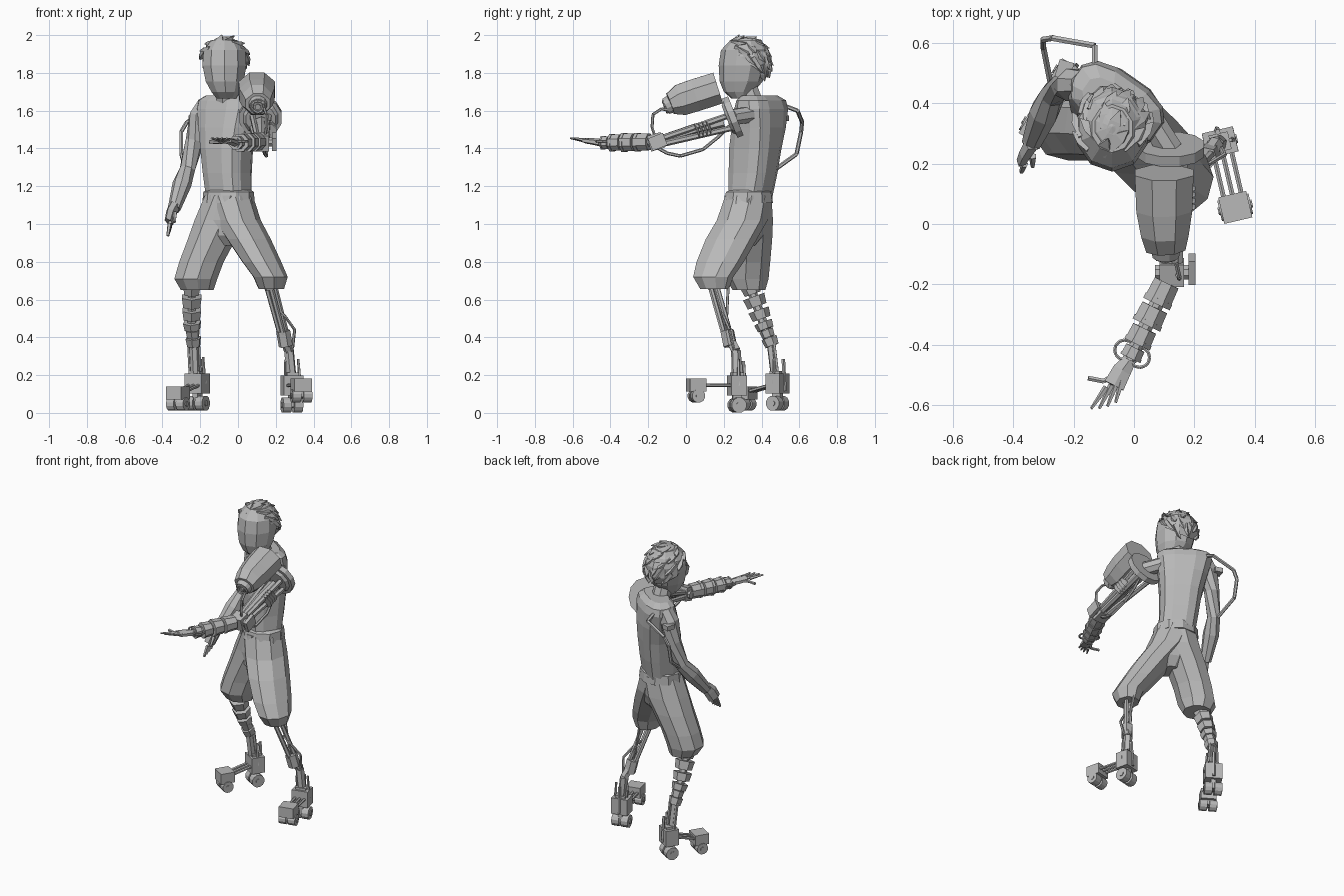
import bpy, bmesh, math, random
from mathutils import Vector, Matrix

if "Cube" in bpy.data.objects:
    bpy.data.objects.remove(bpy.data.objects["Cube"])
random.seed(4)
V = Vector

grey = bpy.data.materials.new("plain grey")
grey.use_nodes = True
grey.diffuse_color = (0.48, 0.48, 0.48, 1)
grey.node_tree.nodes["Principled BSDF"].inputs["Base Color"].default_value = (0.48, 0.48, 0.48, 1)


def finish(name, bm):
    bmesh.ops.recalc_face_normals(bm, faces=bm.faces)
    me = bpy.data.meshes.new(name)
    bm.to_mesh(me)
    bm.free()
    me.materials.append(grey)
    ob = bpy.data.objects.new(name, me)
    bpy.context.collection.objects.link(ob)
    return ob


def loft(name, sections, n=8, yaw=0, along=False, power=1):
    """Skin rings (x, y, z, rx, ry); rings lie flat or face along the path; low power is boxy."""
    bm = bmesh.new()
    pts = [V(s[:3]) for s in sections]
    rings = []
    for i, s in enumerate(sections):
        m = Matrix.Rotation(math.radians(yaw), 3, 'Z')
        if along:
            d = pts[min(i + 1, len(pts) - 1)] - pts[max(i - 1, 0)]
            m = d.to_track_quat('Z', 'Y').to_matrix()
        ring_verts = []
        for k in range(n):
            a = (k + 0.5) * math.tau / n
            x, y = (math.copysign(abs(t) ** power, t) for t in (math.cos(a), math.sin(a)))
            ring_verts.append(bm.verts.new(pts[i] + m @ V((s[3] * x, s[4] * y, 0))))
        rings.append(ring_verts)
    for a, b in zip(rings, rings[1:]):
        for k in range(n):
            bm.faces.new((a[k], a[(k + 1) % n], b[(k + 1) % n], b[k]))
    bm.faces.new(rings[0])
    bm.faces.new(rings[-1])
    return finish(name, bm)


def rod(name, p, q, r, r2=None, n=8):
    r2 = r if r2 is None else r2
    return loft(name, [(*p, r, r), (*q, r2, r2)], n, along=True)


def box(name, c, size, direction=(0, -1, 0)):
    """Box whose length (size[1]) lies along direction."""
    bm = bmesh.new()
    rot = V(direction).to_track_quat('Y', 'Z').to_matrix().to_4x4()
    bmesh.ops.create_cube(bm, size=1, matrix=Matrix.Translation(c) @ rot @ Matrix.Diagonal((*size, 1)))
    return finish(name, bm)


def tube(name, pts, r):
    for i, (p, q) in enumerate(zip(pts, pts[1:])):
        rod(f"{name}_{i}", p, q, r, n=6)


def ring(name, c, radius, r, normal):
    q = V(normal).to_track_quat('Z', 'Y')
    pts = [V(c) + q @ V((radius * math.cos(a), radius * math.sin(a), 0))
           for a in (k * math.tau / 12 for k in range(13))]
    tube(name, pts, r)


def mix(a, b, t):
    return V(a).lerp(V(b), t)


# Torso turned at the shoulders, belt and neck
loft("torso", [(-.05, .34, 1.14, .114, .102), (-.057, .355, 1.27, .12, .117), (-.06, .367, 1.4, .13, .125),
               (-.06, .385, 1.51, .15, .118), (-.06, .398, 1.61, .17, .103), (-.06, .398, 1.655, .165, .088),
               (-.058, .39, 1.68, .125, .06)], n=12, yaw=-35, power=.7)
loft("waistband", [(-.05, .33, 1.11, .14, .134), (-.05, .333, 1.17, .135, .124), (-.05, .335, 1.18, .12, .1)],
     n=10, yaw=-20)
loft("neck", [(-.058, .36, 1.63, .06, .06), (-.065, .32, 1.75, .055, .055)])

# Head with a flat faceted face and a jaw that slants back
HEAD = V((-.072, .31, 1.84))
loft("head", [(-.062, .29, 1.665, .055, .05), (-.065, .28, 1.7, .08, .08), (-.07, .292, 1.755, .106, .114),
              (-.072, .303, 1.84, .122, .13), (-.072, .312, 1.92, .116, .127), (-.072, .316, 1.975, .07, .08)], 10)

# Hair cap cut along a slanted hairline, covered in swept tufts
bm = bmesh.new()
bmesh.ops.create_uvsphere(bm, u_segments=10, v_segments=7, radius=1,
                          matrix=Matrix.Translation(HEAD + V((0, .012, .015))) @ Matrix.Diagonal((.125, .135, .138, 1)))
bmesh.ops.bisect_plane(bm, geom=bm.verts[:] + bm.edges[:] + bm.faces[:], plane_co=HEAD + V((0, -.02, .045)),
                       plane_no=(0, .62, .78), clear_inner=True)
finish("hair_cap", bm)
COUNT = 40
for i in range(COUNT):
    h = 1 - i / COUNT * 1.3
    a = i * 2.4
    w = math.sqrt(1 - h * h)
    d = V((w * math.cos(a), w * math.sin(a), h))
    if d.y * .62 + d.z * .78 < .2:
        continue
    base = HEAD + V((d.x * .112, d.y * .122, d.z * .128 + .008))
    sweep = V((.3, .6, -.6)) + V([random.uniform(-.3, .3) for _ in range(3)])
    sweep -= d * sweep.dot(d)
    tip = base + sweep.normalized() * .07 + d * .014
    loft("hair_tuft", [(*(base - sweep * .03), .028, .016), (*mix(base, tip, .45), .028, .014),
                       (*tip, .002, .002)], 4, along=True)

# Shorts: hips joining two legs
loft("shorts_hips", [(-.05, .33, 1.15, .132, .126), (-.045, .315, 1.02, .155, .125), (-.035, .3, .94, .125, .11),
                     (-.03, .295, .885, .05, .07)], 10, -10)
loft("shorts_left", [(-.05, .33, 1.15, .13, .126), (-.005, .295, 1.02, .125, .138), (.055, .237, .92, .117, .14),
                     (.123, .178, .8, .104, .13), (.17, .142, .72, .092, .11), (.175, .15, .655, .068, .078)], 9, -15)
loft("shorts_right", [(-.05, .33, 1.15, .13, .126), (-.09, .337, 1.02, .145, .125), (-.14, .335, .92, .13, .125),
                      (-.195, .33, .8, .12, .12), (-.225, .325, .71, .116, .116), (-.217, .335, .65, .088, .088)], 9, 15)

# Right arm: natural shape, with hand and hanging fingers
loft("right_arm", [(-.16, .46, 1.63, .05, .06), (-.2, .46, 1.57, .058, .062), (-.228, .46, 1.44, .046, .05),
                   (-.268, .43, 1.29, .042, .044), (-.297, .37, 1.21, .05, .052), (-.338, .27, 1.08, .034, .035)],
     8, along=True)
loft("right_palm", [(-.335, .27, 1.1, .028, .032), (-.352, .245, 1.06, .024, .042), (-.365, .22, 1.01, .02, .04)],
     6, along=True)
for k in range(4):
    off = V((.004 * k, .018 * k - .027, .012 * k - .018))
    rod("right_finger", V((-.362, .225, 1.02)) + off, V((-.372, .2, .955)) + off, .012, .008, 5)
rod("right_thumb", (-.335, .225, 1.06), (-.335, .19, 1.01), .013, .007, 5)
tube("back_hose", [(-.13, .51, 1.63), (-.13, .59, 1.6), (-.27, .615, 1.54), (-.3, .61, 1.49), (-.3, .585, 1.37),
                   (-.275, .46, 1.28)], .011)
box("right_shoulder_clamp", (-.23, .51, 1.56), (.05, .06, .03), (.3, 1, 0))

# Left shoulder mount and launcher housing
AX = V((0, -.93, -.37))
DISC = V((.12, .245, 1.565))
rod("shoulder_stub", (.06, .34, 1.58), DISC, .045, .045)
rod("shoulder_disc", DISC - AX * .02, DISC + AX * .015, .115, .115, 12)
rod("shoulder_disc_rim", DISC + AX * .015, DISC + AX * .03, .095, .08, 12)
loft("launcher_body", [(.1, .17, 1.72, .105, .092), (.1, .05, 1.682, .1, .093), (.102, -.03, 1.656, .085, .09),
                       (.105, -.083, 1.636, .07, .062)], 8, along=True)
rod("launcher_nozzle", (.105, -.08, 1.635), (.105, -.107, 1.622), .05, .045, 12)
ring("nozzle_ring", (.105, -.109, 1.621), .032, .008, AX)
rod("nozzle_core", (.105, -.1, 1.624), (.105, -.117, 1.618), .016, n=8)

# Left upper arm: bundle of struts with a finned spring
ELBOW = V((.125, -.16, 1.435))
for dx in (-.035, .035):
    for dz in (-.03, .03):
        rod("arm_strut", DISC + V((dx * 1.3, 0, dz * 1.2 - .02)), ELBOW + V((dx * .6, .02, dz * .5)), .016, n=6)
loft("arm_core", [(.125, .2, 1.54, .042, .03), (.125, .05, 1.502, .035, .03), (.125, -.13, 1.445, .025, .025)], 6, along=True)
for k in range(4):
    c = mix(DISC, ELBOW, .3 + .05 * k) + V((.04, 0, -.015))
    rod("spring_fin", c + AX * .006, c - AX * .006, .045, .015, 8)
rod("elbow_axle", ELBOW + V((-.055, 0, 0)), ELBOW + V((.07, 0, 0)), .026)
box("elbow_block", ELBOW, (.08, .075, .085), (0, -1, -.3))
box("elbow_guard", ELBOW + V((.067, .01, 0)), (.022, .085, .07), (0, -1, -.4))
tube("nozzle_hose", [(.13, -.08, 1.6), (.14, -.13, 1.61), (.15, -.175, 1.58), (.15, -.18, 1.51), (.14, -.16, 1.45)], .008)
tube("lower_hose", [(.13, -.18, 1.42), (.14, -.1, 1.375), (.15, -.03, 1.36), (.15, .09, 1.395),
                    (.14, .17, 1.46), (.14, .23, 1.52)], .009)

# Left forearm: stacked sleeves down to a cuffed wrist
WRIST = V((-.015, -.45, 1.43))
rod("forearm_core", ELBOW, WRIST, .026)
for t0, t1, r in ((.12, .36, .05), (.4, .6, .052), (.64, .82, .048), (.86, .98, .038)):
    p, q = mix(ELBOW, WRIST, t0), mix(ELBOW, WRIST, t1)
    rod("forearm_sleeve", p, q, r * .94, r, 8)
    rod("sleeve_lip", mix(p, q, .75), q, r * 1.05, r * 1.05, 8)
for dx in (-.026, .024):
    ring("wrist_ring", mix(ELBOW, WRIST, .93) + V((dx, dx * -.5, .008)), .033, .006, (0, 0, 1))
loft("left_palm", [(*WRIST, .026, .02), (-.04, -.485, 1.436, .036, .018), (-.066, -.535, 1.442, .04, .014)], 6, along=True)
for k in range(4):
    s = k - 1.5
    a = V((-.066 + s * .017, -.53 + s * .007, 1.442))
    b = a + V((-.035 + s * .01, -.08 + abs(s) * .006, .012))
    rod("left_finger", a, b, .011, .005, 5)
tube("left_thumb", [(-.05, -.49, 1.437), (-.1, -.52, 1.432), (-.152, -.51, 1.435)], .009)

# Right shin: stacked blocks down a bent strut
shin = [V((-.245, .335, .68)), V((-.245, .4, .5)), V((-.235, .45, .37)), V((-.225, .475, .16))]
tube("right_shin", shin, .024)
for a, b, t, w, h in ((0, 1, .18, .085, .04), (0, 1, .5, .1, .055), (0, 1, .88, .095, .05),
                      (1, 2, .3, .085, .04), (1, 2, .62, .065, .04), (1, 2, .95, .072, .045)):
    d = (shin[b] - shin[a]).normalized() * h / 2
    c = mix(shin[a], shin[b], t)
    rod("shin_block", c - d, c + d, w * .6, w * .52, 6)
for dx in (-.025, .025):
    rod("right_ankle_strut", shin[2] + V((dx, .015, 0)), shin[3] + V((dx, .015, 0)), .01, n=5)

# Left shin: slim parallel rods, joint and side hose
knee, joint, ankle = V((.165, .14, .7)), V((.245, .225, .4)), V((.285, .27, .17))
for dx, dy in ((-.022, 0), (.022, .015), (0, -.02)):
    rod("left_shin_rod", knee + V((dx, dy, 0)), joint + V((dx * .8, dy, 0)), .014, n=6)
rod("left_calf_rod", (.18, .225, .7), joint + V((0, -.015, -.01)), .008, n=5)
rod("left_ankle_joint", mix(joint, ankle, -.15), mix(joint, ankle, .2), .038, .038, 6)
rod("left_knee_joint", mix(knee, joint, .02), mix(knee, joint, .14), .042, .036, 6)
tube("left_ankle_post", [joint, (.27, .265, .33), ankle], .027)
tube("left_shin_hose", [(.2, .19, .56), (.25, .2, .51), (.3, .23, .44), (.29, .25, .35), (.25, .26, .27), (.25, .27, .2)], .008)


# Roller feet: heel block, bars and toe block carrying wheel pairs
def foot(side, heel, toe):
    heel, toe = V(heel), V(toe)
    d = (toe - heel)
    d.z = 0
    d.normalize()
    across = V((-d.y, d.x, 0))
    box(side + "_heel", heel, (.105, .085, .105), d)
    box(side + "_heel_cap", heel + V((0, 0, .05)), (.065, .06, .035), d)
    box(side + "_toe", toe, (.095, .09, .068), d)
    for s in (-1, 0, 1):
        rod(side + "_foot_bar", heel + across * .03 * s, toe + across * .03 * s, .009, n=6)
    rod(side + "_heel_spike", heel - d * .045 - V((0, 0, .04)), heel - d * .035 + V((0, 0, .13)), .01, n=5)
    rod(side + "_side_spike", heel + across * .045, heel + across * .035 + V((0, 0, .14)), .01, .007, n=5)
    for c, drop, r in ((heel, .104, .041), (toe, .058, .036)):
        for s in (-1, 1):
            w = c + across * .03 * s - V((0, 0, drop))
            rod(side + "_wheel", w - across * .023, w + across * .023, r, n=12)
            rod(side + "_hub", w - across * .028, w + across * .028, r * .4, n=8)
        box(side + "_fork", c - V((0, 0, drop * .6)), (.03, .05, drop), d)


foot("left", (.285, .27, .145), (.335, .055, .148))
foot("right", (-.215, .485, .155), (-.318, .315, .105))
